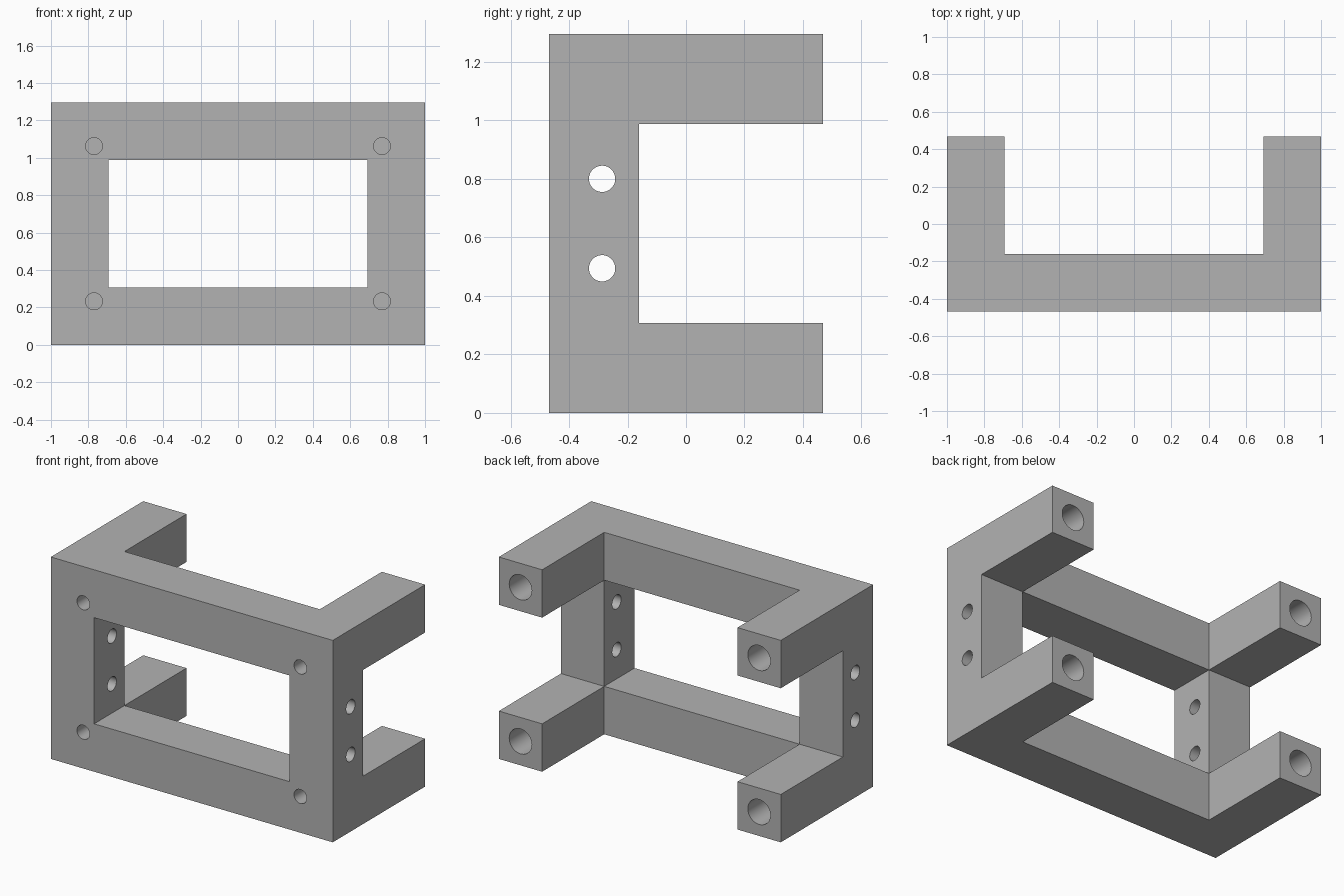
import bpy, bmesh, math
from itertools import product

if "Cube" in bpy.data.objects:
    bpy.data.objects.remove(bpy.data.objects["Cube"])

gray = bpy.data.materials.new("plain gray")
gray.diffuse_color = (0.45, 0.45, 0.45, 1)
gray.use_nodes = True
gray.node_tree.nodes["Principled BSDF"].inputs["Base Color"].default_value = gray.diffuse_color

# Bracket frame: square bars laid out on a 3 x 2 x 3 cell grid
W, D, H, T = 1.0, 0.468, 1.295, 0.307
xs = [-W, -W + T, W - T, W]
ys = [-D, -D + T, D]
zs = [0, T, H - T, H]


def solid(i, j, k):
    if not (0 <= i < 3 and 0 <= j < 2 and 0 <= k < 3):
        return False
    if j == 0:                       # front rectangular frame
        return not (i == 1 and k == 1)
    return i != 1 and k != 1         # four arms pointing back


bm = bmesh.new()
verts = {}


def vert(idx):
    if idx not in verts:
        verts[idx] = bm.verts.new((xs[idx[0]], ys[idx[1]], zs[idx[2]]))
    return verts[idx]


for cell in product(range(3), range(2), range(3)):
    if not solid(*cell):
        continue
    for axis, side in product(range(3), (0, 1)):
        neighbour = list(cell)
        neighbour[axis] += 2 * side - 1
        if solid(*neighbour):
            continue
        u, v = (axis + 1) % 3, (axis + 2) % 3
        corners = []
        for du, dv in ((0, 0), (1, 0), (1, 1), (0, 1)):
            c = list(cell)
            c[axis] += side
            c[u] += du
            c[v] += dv
            corners.append(vert(tuple(c)))
        bm.faces.new(corners if side else corners[::-1])
bmesh.ops.recalc_face_normals(bm, faces=bm.faces)
mesh = bpy.data.meshes.new("bracket_frame")
bm.to_mesh(mesh)
bm.free()
frame = bpy.data.objects.new("bracket_frame", mesh)
bpy.context.collection.objects.link(frame)
mesh.materials.append(gray)


def drill(radius, length, centre, rotation):
    """Cut one round hole out of the frame."""
    bpy.ops.mesh.primitive_cylinder_add(vertices=48, radius=radius, depth=length,
                                        location=centre, rotation=rotation)
    cutter = bpy.context.object
    cutter.name = "hole_cutter"
    cutter.hide_render = True
    cutter.data.materials.append(gray)
    mod = frame.modifiers.new("hole", 'BOOLEAN')
    mod.operation = 'DIFFERENCE'
    mod.solver = 'EXACT'
    mod.object = cutter
    bpy.context.view_layer.objects.active = frame
    bpy.ops.object.modifier_apply(modifier=mod.name)
    bpy.data.objects.remove(cutter)


along_y = (math.pi / 2, 0, 0)
along_x = (0, math.pi / 2, 0)
for sx in (-1, 1):
    for sz in (-1, 1):
        # Small blind screw holes in the front
        drill(0.045, 0.5, (sx * 0.77, -D, H / 2 + sz * 0.415), along_y)
        # Larger blind holes in the arm ends
        drill(0.08, 1.0, (sx * (W - T / 2), D, H / 2 + sz * (H - T) / 2), along_y)
        # Through holes in the side posts
        drill(0.045, 0.5, (sx * (W - T / 2), -0.287, H / 2 + sz * 0.153), along_x)

# Merge coplanar faces, then smooth the hole walls only
bm = bmesh.new()
bm.from_mesh(frame.data)
bmesh.ops.dissolve_limit(bm, angle_limit=math.radians(1),
                         verts=bm.verts, edges=bm.edges)
bm.to_mesh(frame.data)
bm.free()
bpy.ops.object.select_all(action='DESELECT')
frame.select_set(True)
bpy.context.view_layer.objects.active = frame
bpy.ops.object.shade_smooth_by_angle(angle=math.radians(30))
